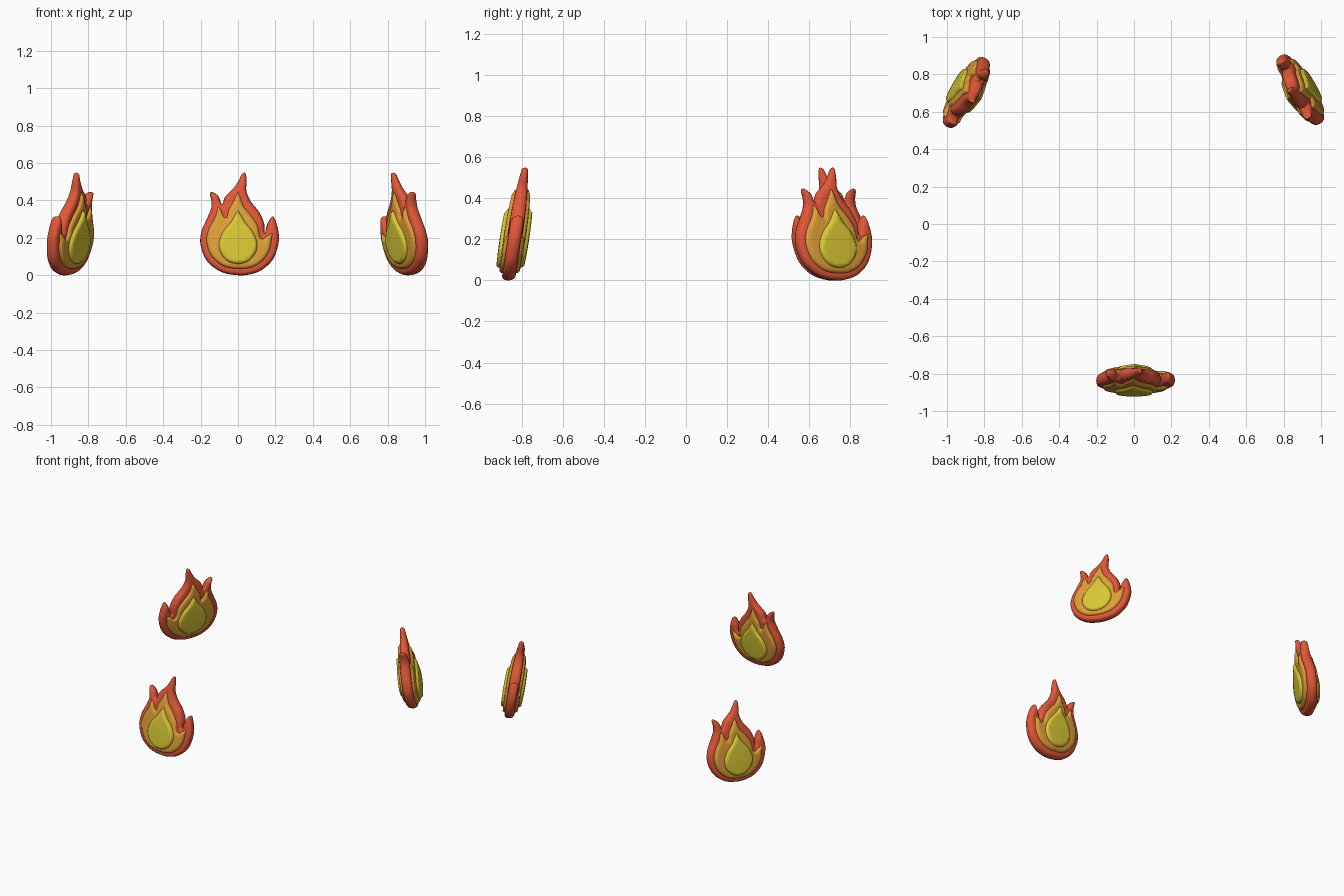
import bpy, bmesh, math
from mathutils import Vector, Matrix
from mathutils.geometry import delaunay_2d_cdt, intersect_point_line

if "Cube" in bpy.data.objects:
    bpy.data.objects.remove(bpy.data.objects["Cube"], do_unlink=True)


def material(name, rgb):
    m = bpy.data.materials.new(name)
    m.use_nodes = True
    m.diffuse_color = (*rgb, 1)
    bsdf = m.node_tree.nodes["Principled BSDF"]
    bsdf.inputs["Base Color"].default_value = (*rgb, 1)
    bsdf.inputs["Roughness"].default_value = 0.6
    return m


def smooth_outline(points, steps=5):
    """Closed Catmull-Rom curve through the points."""
    pts = [Vector(p) for p in points]
    n, out = len(pts), []
    for i in range(n):
        a, b, c, d = (pts[(i + k) % n] for k in (-1, 0, 1, 2))
        for s in range(steps):
            t = s / steps
            out.append(0.5 * (2 * b + (c - a) * t + (2 * a - 5 * b + 4 * c - d) * t ** 2
                              + (3 * b - a - 3 * c + d) * t ** 3))
    return out


def edge_distance(p, outline):
    best = 9.0
    for i, a in enumerate(outline):
        b = outline[i - 1]
        q, t = intersect_point_line(p, a, b)
        q = Vector(q[:2])
        q = a if t < 0 else b if t > 1 else q
        best = min(best, (p - q).length)
    return best


def inside(p, outline):
    odd = False
    for i, a in enumerate(outline):
        b = outline[i - 1]
        if (a.y > p.y) != (b.y > p.y):
            if p.x < (b.x - a.x) * (p.y - a.y) / (b.y - a.y) + a.x:
                odd = not odd
    return odd


def puffy_mesh(name, points, rim, bulge, radius, mat):
    """Lens-shaped plate with a rounded rim, bulging equally front and back."""
    outline = smooth_outline(points)
    n = len(outline)
    flat = list(outline)
    # Rings that follow the rim
    for f in (0.12, 0.45, 1.0):
        for i in range(n):
            t = (outline[(i + 1) % n] - outline[i - 1]).normalized()
            for side in (1, -1):
                p = outline[i] + side * f * radius * Vector((-t.y, t.x))
                if inside(p, outline) and edge_distance(p, outline) > 0.9 * f * radius:
                    flat.append(p)
    # Even points over the middle
    step = 0.017
    for i in range(-14, 15):
        for j in range(34):
            p = Vector((i * step, j * step))
            if inside(p, outline) and edge_distance(p, outline) > 1.4 * radius:
                flat.append(p)
    verts, _, faces, _, _, _ = delaunay_2d_cdt(
        flat, [], [list(range(n))], 1, 1e-5)
    bm = bmesh.new()
    for side in (-1, 1):
        made = []
        for p in verts:
            d = min(edge_distance(p, outline) / radius, 1)
            lens = max(0, 1 - (p - Vector((0, 0.2))).length_squared / 0.1)
            h = math.sqrt(max(0, 1 - (1 - d) ** 2)) * (rim + bulge * lens)
            # The whole flame leans inward as it rises
            made.append(bm.verts.new((p.x, side * h + 0.15 * p.y, p.y)))
        for f in faces:
            bm.faces.new([made[k] for k in f])
    bmesh.ops.remove_doubles(bm, verts=bm.verts, dist=1e-4)
    bmesh.ops.recalc_face_normals(bm, faces=bm.faces)
    for f in bm.faces:
        f.smooth = True
    mesh = bpy.data.meshes.new(name)
    bm.to_mesh(mesh)
    bm.free()
    mesh.materials.append(mat)
    return mesh


# Outer flame: main peak, left tongue and right tongue
OUTER = [(0, 0), (-.09, .018), (-.165, .075), (-.2, .16), (-.195, .235),
         (-.165, .305), (-.143, .36), (-.143, .4), (-.15, .435), (-.138, .446),
         (-.105, .422), (-.085, .38), (-.068, .42), (-.02, .47), (.005, .51),
         (.022, .542), (.04, .545), (.046, .5), (.045, .45), (.068, .395),
         (.115, .335), (.14, .275), (.143, .225), (.155, .27), (.178, .31),
         (.193, .308), (.213, .25), (.218, .18), (.19, .09), (.13, .03), (.065, .005)]

# Middle flame
MIDDLE = [(0, .03), (-.08, .045), (-.145, .1), (-.173, .18), (-.16, .25),
          (-.13, .305), (-.117, .345), (-.11, .372), (-.09, .355), (-.066, .31),
          (-.055, .35), (-.03, .395), (-.012, .43), (.001, .45), (.014, .425),
          (.035, .37), (.075, .32), (.11, .265), (.125, .2), (.15, .212),
          (.187, .228), (.184, .195), (.172, .13), (.13, .07), (.07, .037)]

# Inner teardrop
INNER = [(0, .055), (-.06, .072), (-.1, .12), (-.108, .175), (-.085, .235),
         (-.045, .285), (-.018, .33), (0, .355), (.018, .33), (.045, .285),
         (.085, .235), (.108, .175), (.1, .12), (.06, .072)]

layers = [
    puffy_mesh("outer_flame", OUTER, .019, .02, .018, material("flame_red", (.76, .095, .04))),
    puffy_mesh("middle_flame", MIDDLE, .033, .022, .016, material("flame_orange", (.74, .35, .04))),
    puffy_mesh("inner_flame", INNER, .048, .024, .016, material("flame_yellow", (.7, .58, .035))),
]

# Three flames spaced evenly round a circle, facing outward
for label, turn in (("front", 0), ("left", 120), ("right", -120)):
    place = (Matrix.Translation((0, .195, 0)) @ Matrix.Rotation(math.radians(turn), 4, "Z")
             @ Matrix.Translation((0, -1.06, 0)))
    for mesh in layers:
        ob = bpy.data.objects.new(label + "_" + mesh.name, mesh)
        ob.matrix_world = place
        bpy.context.collection.objects.link(ob)
